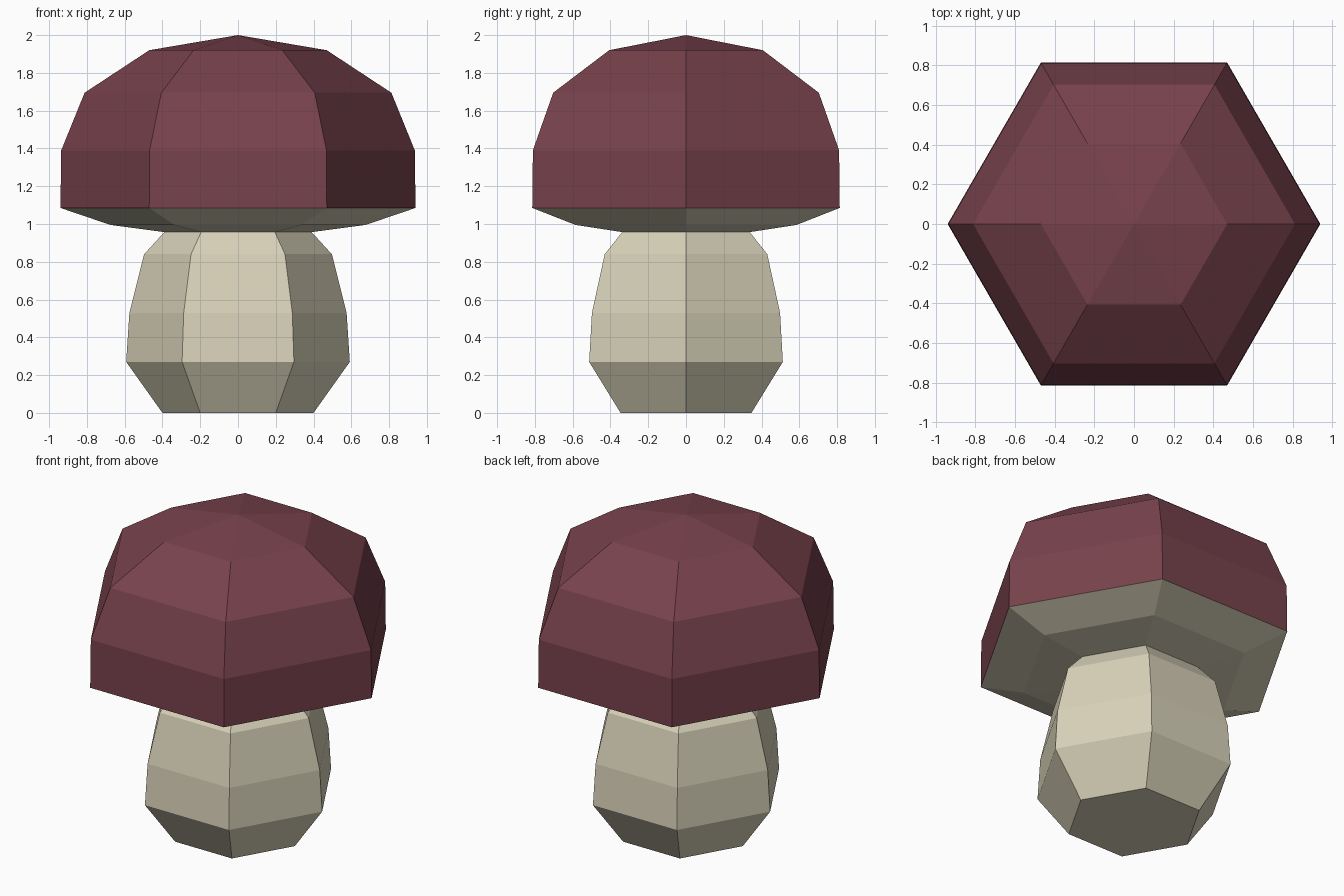
import bpy, bmesh
from math import cos, sin, tau

if "Cube" in bpy.data.objects:
    bpy.data.objects.remove(bpy.data.objects["Cube"])

SIDES = 6


def material(name, rgb):
    m = bpy.data.materials.new(name)
    m.diffuse_color = (*rgb, 1)
    m.use_nodes = True
    m.node_tree.nodes["Principled BSDF"].inputs["Base Color"].default_value = m.diffuse_color
    return m


def lathe(name, profile, mat, cap_bottom=False):
    """Revolve (radius, height) points into a six-sided flat-shaded shell."""
    bm = bmesh.new()
    rings = []
    for r, z in profile:
        if r == 0:
            rings.append([bm.verts.new((0, 0, z))] * SIDES)
        else:
            rings.append([bm.verts.new((r * cos(tau * i / SIDES), r * sin(tau * i / SIDES), z))
                          for i in range(SIDES)])
    for low, high in zip(rings, rings[1:]):
        for i in range(SIDES):
            j = (i + 1) % SIDES
            corners = dict.fromkeys((low[i], low[j], high[j], high[i]))
            bm.faces.new(list(corners))
    if cap_bottom:
        bm.faces.new(rings[0][::-1])
    mesh = bpy.data.meshes.new(name)
    bm.to_mesh(mesh)
    bm.free()
    mesh.materials.append(mat)
    obj = bpy.data.objects.new(name, mesh)
    bpy.context.collection.objects.link(obj)
    return obj


cream = material("cream", (0.69, 0.645, 0.485))
maroon = material("maroon", (0.187, 0.054, 0.073))

# Bulging stem with a flat base
lathe("stem", [(0.40, 0), (0.592, 0.27), (0.575, 0.53), (0.497, 0.84), (0.39, 0.957)],
      cream, cap_bottom=True)

# Pale underside of the cap
lathe("cap_underside", [(0.39, 0.957), (0.675, 0.995), (0.94, 1.085)], cream)

# Domed cap
lathe("cap", [(0.94, 1.085), (0.936, 1.39), (0.812, 1.695), (0.47, 1.92), (0, 2.0)], maroon)
